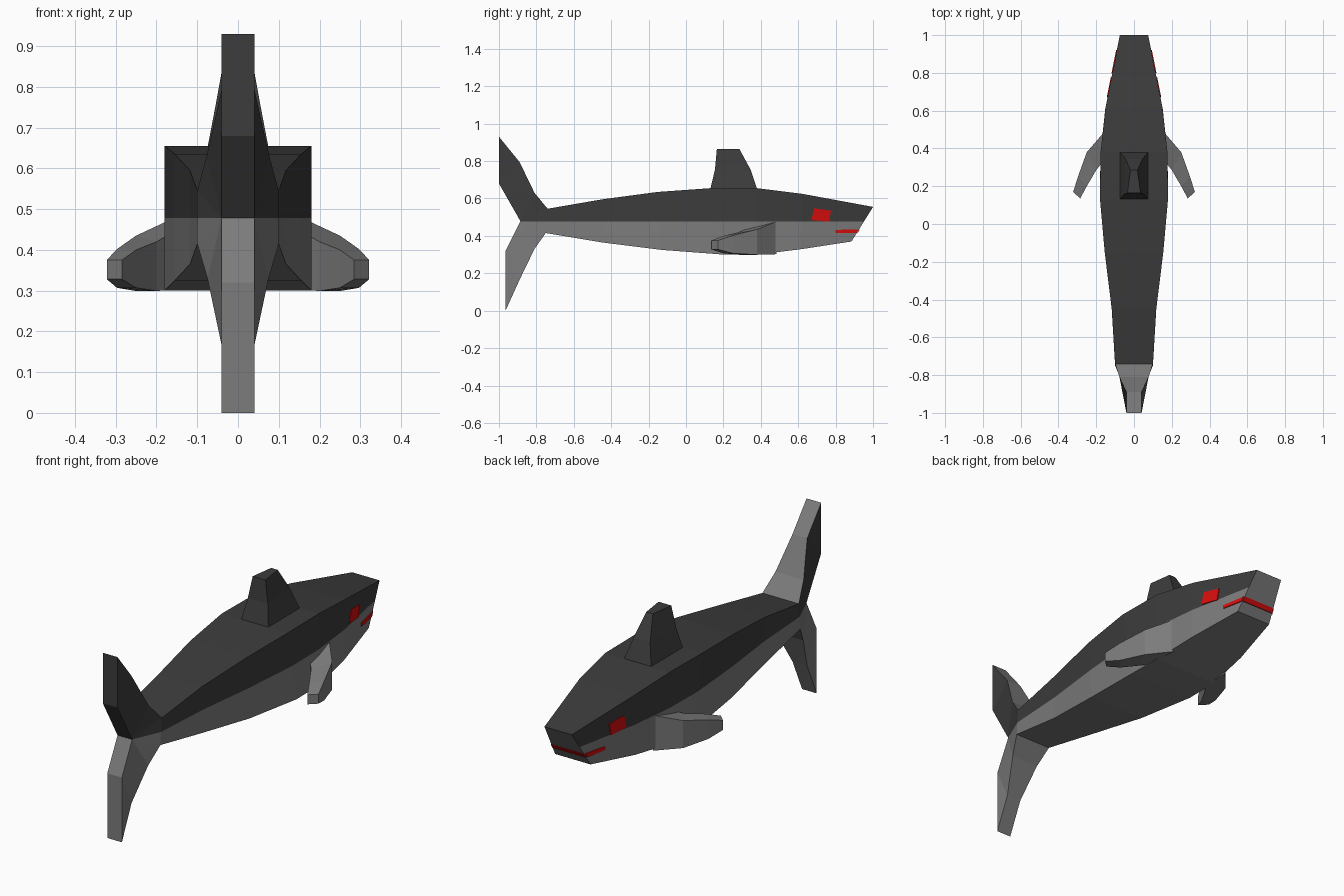
import bpy, bmesh

if "Cube" in bpy.data.objects:
    bpy.data.objects.remove(bpy.data.objects["Cube"])


def material(name, rgb):
    m = bpy.data.materials.new(name)
    m.use_nodes = True
    m.diffuse_color = (*rgb, 1)
    bsdf = m.node_tree.nodes["Principled BSDF"]
    bsdf.inputs["Base Color"].default_value = (*rgb, 1)
    bsdf.inputs["Roughness"].default_value = 0.9
    return m


DARK = material("dark grey back", (0.045, 0.045, 0.045))
PALE = material("mid grey belly", (0.2, 0.2, 0.2))
RED = material("red markings", (0.68, 0.004, 0.004))
WATERLINE = 0.478


def finish(name, bm, mats):
    bmesh.ops.remove_doubles(bm, verts=bm.verts, dist=0.0005)
    bmesh.ops.recalc_face_normals(bm, faces=bm.faces)
    mesh = bpy.data.meshes.new(name)
    bm.to_mesh(mesh)
    bm.free()
    for m in mats:
        mesh.materials.append(m)
    obj = bpy.data.objects.new(name, mesh)
    bpy.context.collection.objects.link(obj)
    return obj


def loft(bm, rings, cap_start=True, cap_end=True):
    """Join equal-sized rings of points with quads."""
    rows = [[bm.verts.new(p) for p in ring] for ring in rings]
    n = len(rows[0])
    for a, b in zip(rows, rows[1:]):
        for i in range(n):
            j = (i + 1) % n
            bm.faces.new((a[i], a[j], b[j], b[i]))
    if cap_start:
        bm.faces.new(rows[0])
    if cap_end:
        bm.faces.new(rows[-1])


# Body: box-shaped sections (top y, top z, bottom y, bottom z, top and bottom half width)
sections = [
    (-0.74, 0.545, -0.75, 0.415, 0.10, 0.10),
    (-0.45, 0.595, -0.45, 0.365, 0.118, 0.118),
    (-0.15, 0.635, -0.13, 0.325, 0.155, 0.155),
    (0.13, 0.655, 0.20, 0.30, 0.18, 0.18),
    (0.38, 0.655, 0.38, 0.30, 0.177, 0.177),
    (0.62, 0.625, 0.61, 0.328, 0.15, 0.152),
    (1.0, 0.555, 0.885, 0.37, 0.075, 0.097),
]
bm = bmesh.new()
loft(bm, [[(-wt, yt, zt), (wt, yt, zt), (wb, yb, zb), (-wb, yb, zb)]
          for yt, zt, yb, zb, wt, wb in sections], cap_start=False)

# Tail: outline (y, z, half width) running over the upper lobe, then the lower lobe
outline = [
    (-0.74, 0.545, 0.10), (-0.81, 0.63, 0.077), (-0.89, 0.795, 0.04),
    (-1.0, 0.93, 0.04), (-1.0, 0.68, 0.04), (-0.885, WATERLINE, 0.04),
    (-0.965, 0.32, 0.04), (-0.965, 0.0, 0.04), (-0.89, 0.165, 0.04),
    (-0.81, 0.33, 0.075), (-0.75, 0.415, 0.10),
]
sides = [[bm.verts.new((s * w, y, z)) for y, z, w in outline] for s in (1, -1)]
for v in sides:
    for face in ((0, 5, 10), (0, 1, 5), (1, 2, 4, 5), (2, 3, 4),
                 (10, 9, 5), (9, 8, 6, 5), (8, 7, 6)):
        bm.faces.new([v[i] for i in face])
for i in range(len(outline) - 1):
    bm.faces.new((sides[0][i], sides[0][i + 1], sides[1][i + 1], sides[1][i]))

# Two-tone split along the waterline, with a pale snout
bmesh.ops.bisect_plane(bm, geom=bm.verts[:] + bm.edges[:] + bm.faces[:],
                       plane_co=(0, 0, WATERLINE), plane_no=(0, 0, 1))
bmesh.ops.remove_doubles(bm, verts=bm.verts, dist=0.0005)
bmesh.ops.recalc_face_normals(bm, faces=bm.faces)
for f in bm.faces:
    below = f.calc_center_median().z < WATERLINE
    f.material_index = 1 if below or f.normal.y > 0.7 else 0
finish("body_and_tail", bm, [DARK, PALE])

# Dorsal fin: levels (z, back y, front y, back half width, front half width)
levels = [(0.65, 0.13, 0.38, 0.075, 0.075),
          (0.755, 0.155, 0.345, 0.055, 0.045),
          (0.865, 0.165, 0.285, 0.035, 0.018)]
bm = bmesh.new()
loft(bm, [[(-wb, yb, z), (wb, yb, z), (wf, yf, z), (-wf, yf, z)]
          for z, yb, yf, wb, wf in levels])
finish("dorsal_fin", bm, [DARK])

# Side fins: (lead x, lead y, lead top), (trail x, trail y, trail top), bottom z
fin = [
    ((0.16, 0.485, 0.477), (0.165, 0.33, 0.44), 0.302),
    ((0.25, 0.38, 0.435), (0.20, 0.285, 0.42), 0.299),
    ((0.297, 0.25, 0.402), (0.25, 0.20, 0.40), 0.307),
    ((0.322, 0.17, 0.375), (0.285, 0.135, 0.375), 0.328),
]
for s, label in ((1, "left"), (-1, "right")):
    bm = bmesh.new()
    loft(bm, [[(s * a[0], a[1], a[2]), (s * b[0], b[1], b[2]),
               (s * b[0], b[1], low), (s * a[0], a[1], low)] for a, b, low in fin])
    finish(label + "_side_fin", bm, [PALE])


# Thin plates lying on the tapering sides of the head
def head_plate(name, s, points):
    bm = bmesh.new()
    loft(bm, [[(s * (0.15 - (y - 0.62) * 0.197 + d), y, z) for y, z in points]
              for d in (-0.004, 0.004)])
    finish(name, bm, [RED])


eye = [(0.67, 0.485), (0.765, 0.476), (0.775, 0.535), (0.685, 0.547)]
mouth = [(0.80, 0.415), (0.91, 0.415), (0.922, 0.435), (0.80, 0.432)]
for s, label in ((1, "left"), (-1, "right")):
    head_plate(label + "_eye", s, eye)
    head_plate(label + "_mouth_corner", s, mouth)

# Mouth stripe across the sloping snout
bm = bmesh.new()
loft(bm, [[(x, 0.885 + (z - 0.37) * 0.622 + d, z)
           for x, z in ((-0.091, 0.415), (0.091, 0.415), (0.089, 0.435), (-0.089, 0.435))]
          for d in (-0.003, 0.004)])
finish("mouth_front", bm, [RED])
